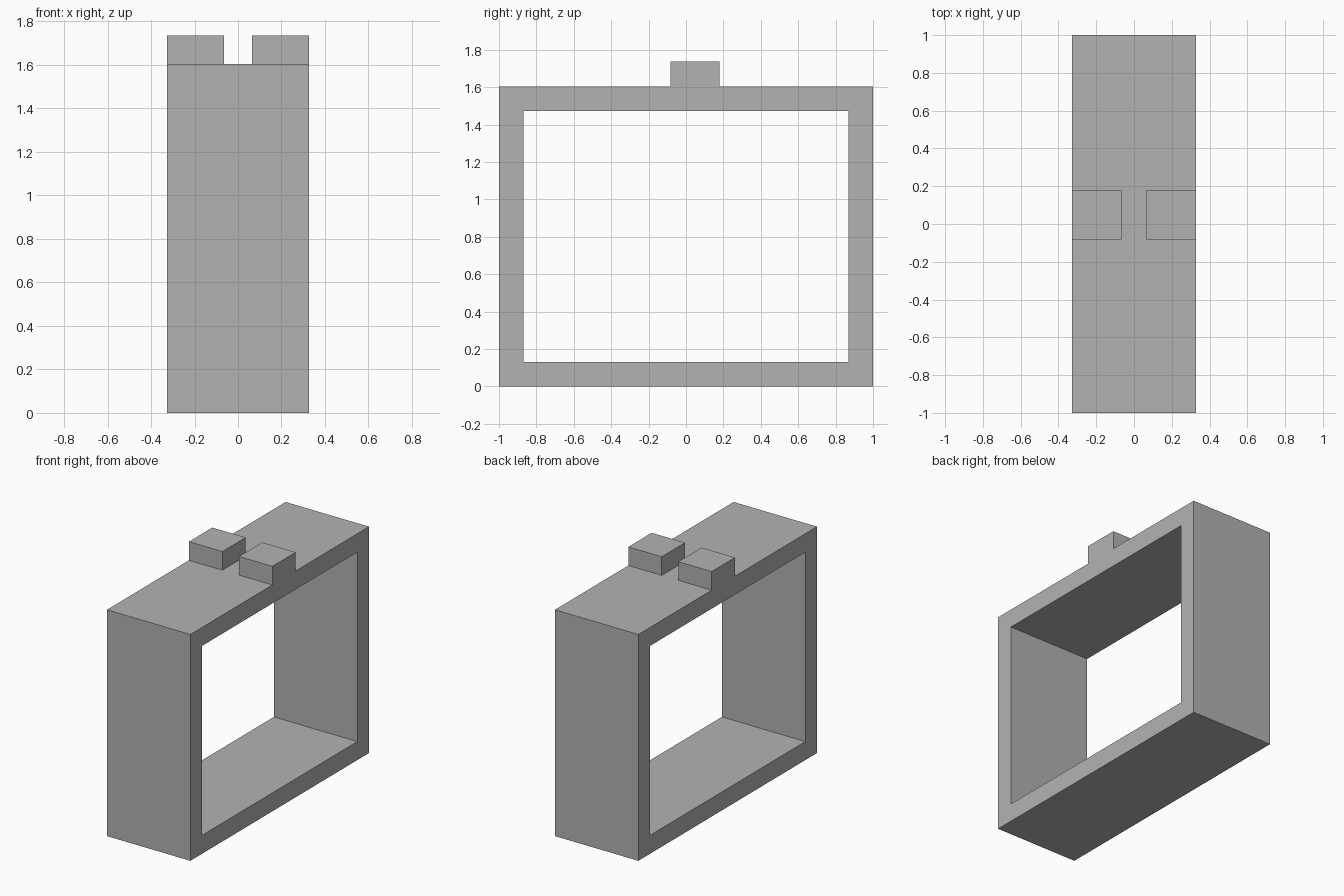
import bpy
import bmesh

HALF_WIDTH, HALF_DEPTH, HEIGHT = 0.327, 1.0, 1.604
WALL = 0.131
BLOCK_TOP = 1.736
BLOCK_FRONT, BLOCK_BACK = -0.082, 0.179
BLOCK_INNER = 0.065

cube = bpy.data.objects.get("Cube")
if cube:
    bpy.data.objects.remove(cube, do_unlink=True)

# Single plain grey
grey = bpy.data.materials.new("plain_grey")
grey.use_nodes = True
colour = (0.448, 0.448, 0.448, 1)
grey.diffuse_color = colour
grey.node_tree.nodes["Principled BSDF"].inputs["Base Color"].default_value = colour


def add_object(name, bm):
    bmesh.ops.recalc_face_normals(bm, faces=bm.faces)
    mesh = bpy.data.meshes.new(name)
    bm.to_mesh(mesh)
    bm.free()
    mesh.materials.append(grey)
    obj = bpy.data.objects.new(name, mesh)
    bpy.context.collection.objects.link(obj)
    return obj


def rectangle(bm, x, inset):
    y = HALF_DEPTH - inset
    low, high = inset, HEIGHT - inset
    return [bm.verts.new((x, *p)) for p in ((-y, low), (y, low), (y, high), (-y, high))]


# Open rectangular frame: four rings of corners joined in a closed loop
bm = bmesh.new()
rings = [rectangle(bm, x, inset) for x, inset in (
    (-HALF_WIDTH, 0), (HALF_WIDTH, 0), (HALF_WIDTH, WALL), (-HALF_WIDTH, WALL))]
for a, b in zip(rings, rings[1:] + rings[:1]):
    for i in range(4):
        j = (i + 1) % 4
        bm.faces.new((a[i], a[j], b[j], b[i]))
add_object("frame", bm)

# Pair of blocks on top, flush with the frame sides
bm = bmesh.new()
bmesh.ops.create_cube(bm, size=1)
bmesh.ops.scale(bm, verts=bm.verts, vec=(
    HALF_WIDTH - BLOCK_INNER, BLOCK_BACK - BLOCK_FRONT, BLOCK_TOP - HEIGHT))
bmesh.ops.translate(bm, verts=bm.verts, vec=(
    (HALF_WIDTH + BLOCK_INNER) / 2, (BLOCK_FRONT + BLOCK_BACK) / 2, (BLOCK_TOP + HEIGHT) / 2))
blocks = add_object("top_blocks", bm)
blocks.modifiers.new("mirror", 'MIRROR').use_axis = (True, False, False)
